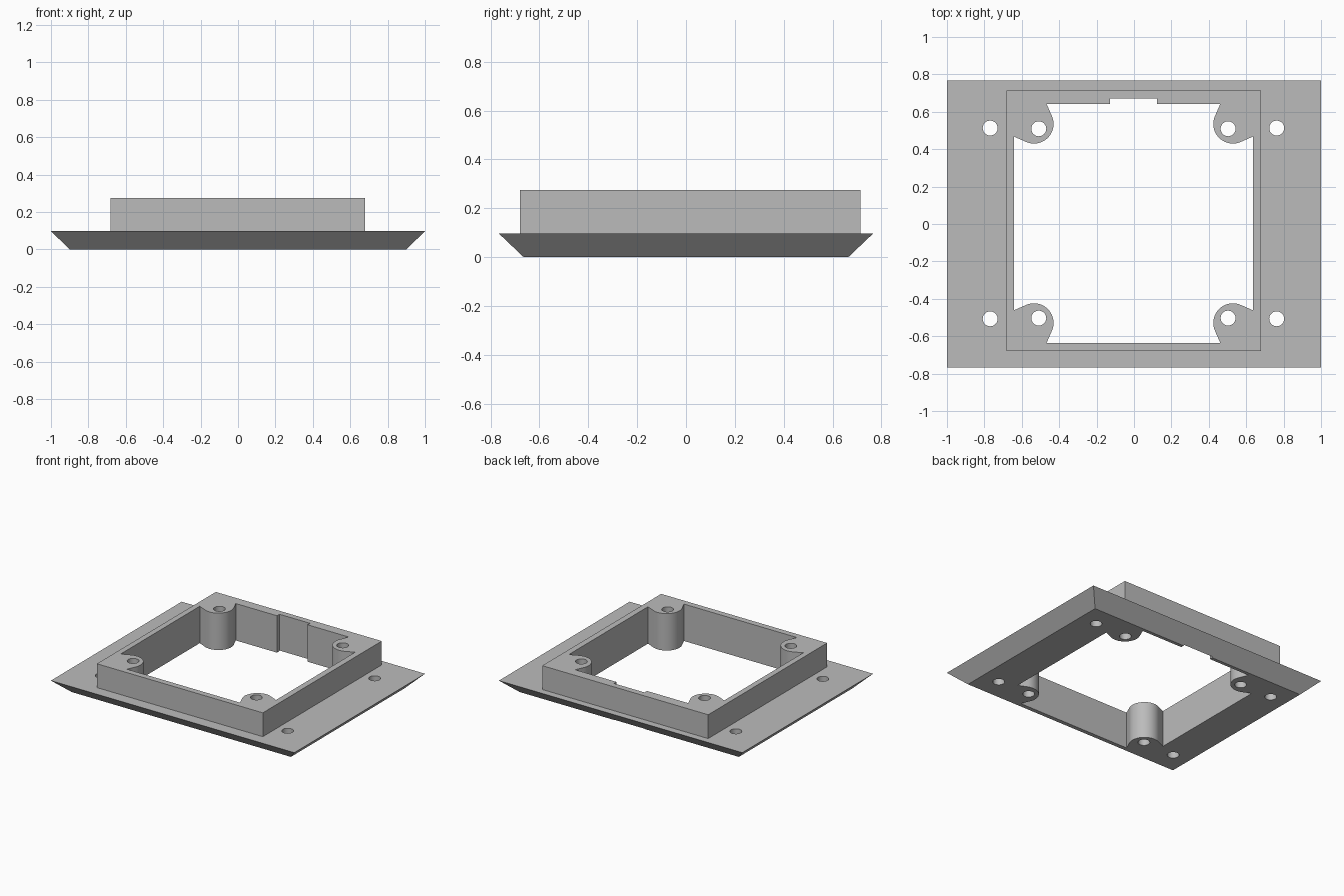
import bpy
import bmesh
from math import cos, sin, radians

if "Cube" in bpy.data.objects:
    bpy.data.objects.remove(bpy.data.objects["Cube"], do_unlink=True)

grey = bpy.data.materials.new("plain grey")
grey.use_nodes = True
grey.diffuse_color = (0.5, 0.5, 0.5, 1)
grey.node_tree.nodes["Principled BSDF"].inputs["Base Color"].default_value = (0.5, 0.5, 0.5, 1)

CX, CY = -0.003, 0.003      # centre of the opening and the screw holes
BASE_TOP, RIM_TOP = 0.097, 0.274


def prism(name, lower, upper, z0, z1):
    """Solid between two matching outlines."""
    bm = bmesh.new()
    a = [bm.verts.new((x, y, z0)) for x, y in lower]
    b = [bm.verts.new((x, y, z1)) for x, y in upper]
    bm.faces.new(a[::-1])
    bm.faces.new(b)
    n = len(a)
    for i in range(n):
        j = (i + 1) % n
        bm.faces.new((a[i], a[j], b[j], b[i]))
    bmesh.ops.recalc_face_normals(bm, faces=bm.faces)
    mesh = bpy.data.meshes.new(name)
    bm.to_mesh(mesh)
    bm.free()
    mesh.materials.append(grey)
    obj = bpy.data.objects.new(name, mesh)
    bpy.context.collection.objects.link(obj)
    return obj


def rect(x0, x1, y0, y1):
    return [(x0, y0), (x1, y0), (x1, y1), (x0, y1)]


def arc(x, y, r, start, end, steps):
    angles = [radians(start + (end - start) * i / steps) for i in range(steps + 1)]
    return [(x + r * cos(a), y + r * sin(a)) for a in angles]


def combine(target, tool, operation):
    """Apply a boolean and discard the tool."""
    tool.hide_render = True
    mod = target.modifiers.new(operation.title(), 'BOOLEAN')
    mod.operation, mod.object, mod.solver = operation, tool, 'EXACT'
    bpy.context.view_layer.objects.active = target
    bpy.ops.object.modifier_apply(modifier=mod.name)
    bpy.data.objects.remove(tool, do_unlink=True)


# Bevelled base plate and raised rim
frame = prism("mounting_frame", rect(-0.9, 0.9, -0.665, 0.665),
              rect(-1, 1, -0.767, 0.767), 0, BASE_TOP)
combine(frame, prism("rim", rect(-0.683, 0.68, -0.68, 0.715),
                     rect(-0.683, 0.68, -0.68, 0.715), 0.05, RIM_TOP), 'UNION')

# Opening with a rounded screw post left standing in each corner
half, post, radius, foot = 0.638, 0.532, 0.105, 0.464
corner = [(foot, half)] + arc(post, post, radius, 155, 295, 20) + [(half, foot)]
outline = []
for sx, sy in ((1, 1), (1, -1), (-1, -1), (-1, 1)):
    points = [(CX + sx * x, CY + sy * y) for x, y in corner]
    outline += points if sx * sy > 0 else points[::-1]
outline.reverse()
combine(frame, prism("opening", outline, outline, -0.1, 0.4), 'DIFFERENCE')

# Shallow slot in the back wall
slot = rect(-0.128, 0.123, 0.6, 0.67)
combine(frame, prism("slot", slot, slot, -0.1, 0.4), 'DIFFERENCE')

# Screw holes through the posts and the side flanges
for sx in (-1, 1):
    for sy in (-1, 1):
        for dx, dy in ((0.506, 0.506), (0.766, 0.51)):
            ring = arc(CX + sx * dx, CY + sy * dy, 0.04, 0, 345, 23)
            combine(frame, prism("hole", ring, ring, -0.1, 0.4), 'DIFFERENCE')

bpy.ops.object.select_all(action='DESELECT')
frame.select_set(True)
bpy.context.view_layer.objects.active = frame
bpy.ops.object.shade_smooth_by_angle(angle=radians(25))
